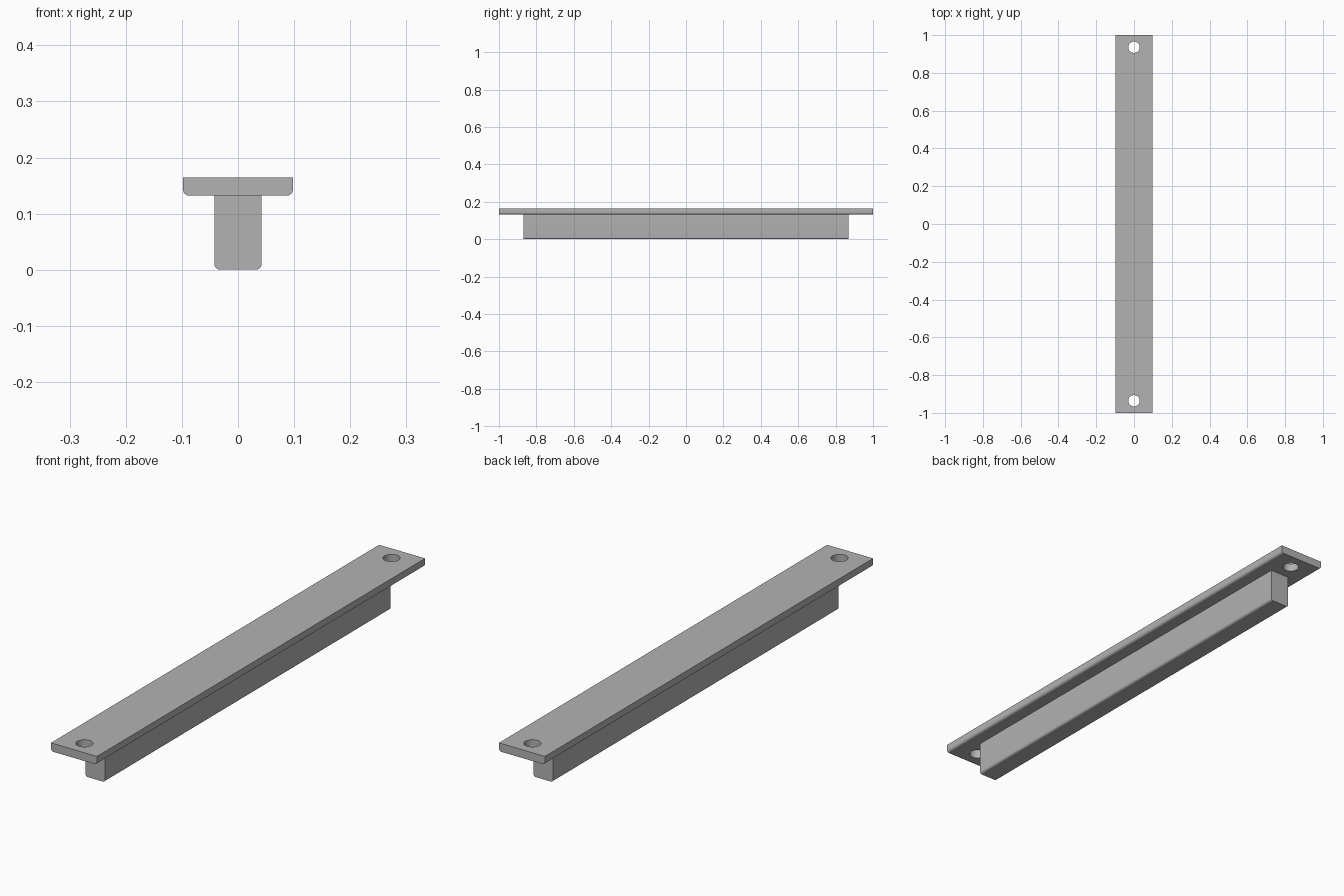
import bpy
import bmesh
from math import cos, sin, pi, radians

if "Cube" in bpy.data.objects:
    bpy.data.objects.remove(bpy.data.objects["Cube"], do_unlink=True)

grey = bpy.data.materials.new("plain_grey")
grey.use_nodes = True
colour = (0.45, 0.45, 0.45, 1)
grey.diffuse_color = colour
grey.node_tree.nodes["Principled BSDF"].inputs["Base Color"].default_value = colour


def bar(name, half_width, bottom, top, half_length, radius, steps=6):
    """Straight bar along y whose two lower long edges are rounded."""
    right = []
    for i in range(steps + 1):
        a = -pi / 2 + i * pi / 2 / steps
        right.append((half_width - radius + radius * cos(a),
                      bottom + radius + radius * sin(a)))
    right.append((half_width, top))
    outline = right + [(-x, z) for x, z in reversed(right)]

    bm = bmesh.new()
    face = bm.faces.new([bm.verts.new((x, -half_length, z)) for x, z in outline])
    extruded = bmesh.ops.extrude_face_region(bm, geom=[face])["geom"]
    verts = [v for v in extruded if isinstance(v, bmesh.types.BMVert)]
    bmesh.ops.translate(bm, verts=verts, vec=(0, 2 * half_length, 0))
    bmesh.ops.recalc_face_normals(bm, faces=bm.faces)
    mesh = bpy.data.meshes.new(name)
    bm.to_mesh(mesh)
    bm.free()
    mesh.materials.append(grey)
    obj = bpy.data.objects.new(name, mesh)
    bpy.context.collection.objects.link(obj)
    return obj


def activate(obj):
    bpy.ops.object.select_all(action="DESELECT")
    obj.select_set(True)
    bpy.context.view_layer.objects.active = obj


# Top plate and the rail beneath it
plate = bar("top_plate", 0.098, 0.132, 0.164, 1.0, 0.011)
rail = bar("rail", 0.042, 0.0, 0.132, 0.87, 0.01)

# Screw hole through each end of the plate
for side in (-1, 1):
    bpy.ops.mesh.primitive_cylinder_add(vertices=40, radius=0.03, depth=0.2,
                                        location=(0, side * 0.936, 0.15))
    cutter = bpy.context.object
    cutter.name = "hole_cutter"
    cutter.hide_render = True
    cutter.data.materials.append(grey)
    activate(plate)
    cut = plate.modifiers.new("screw_hole", "BOOLEAN")
    cut.operation = "DIFFERENCE"
    cut.solver = "EXACT"
    cut.object = cutter
    bpy.ops.object.modifier_apply(modifier=cut.name)
    bpy.data.objects.remove(cutter, do_unlink=True)

# Smooth rounded edges, crisp corners
for obj in (plate, rail):
    activate(obj)
    bpy.ops.object.shade_smooth_by_angle(angle=radians(30))
